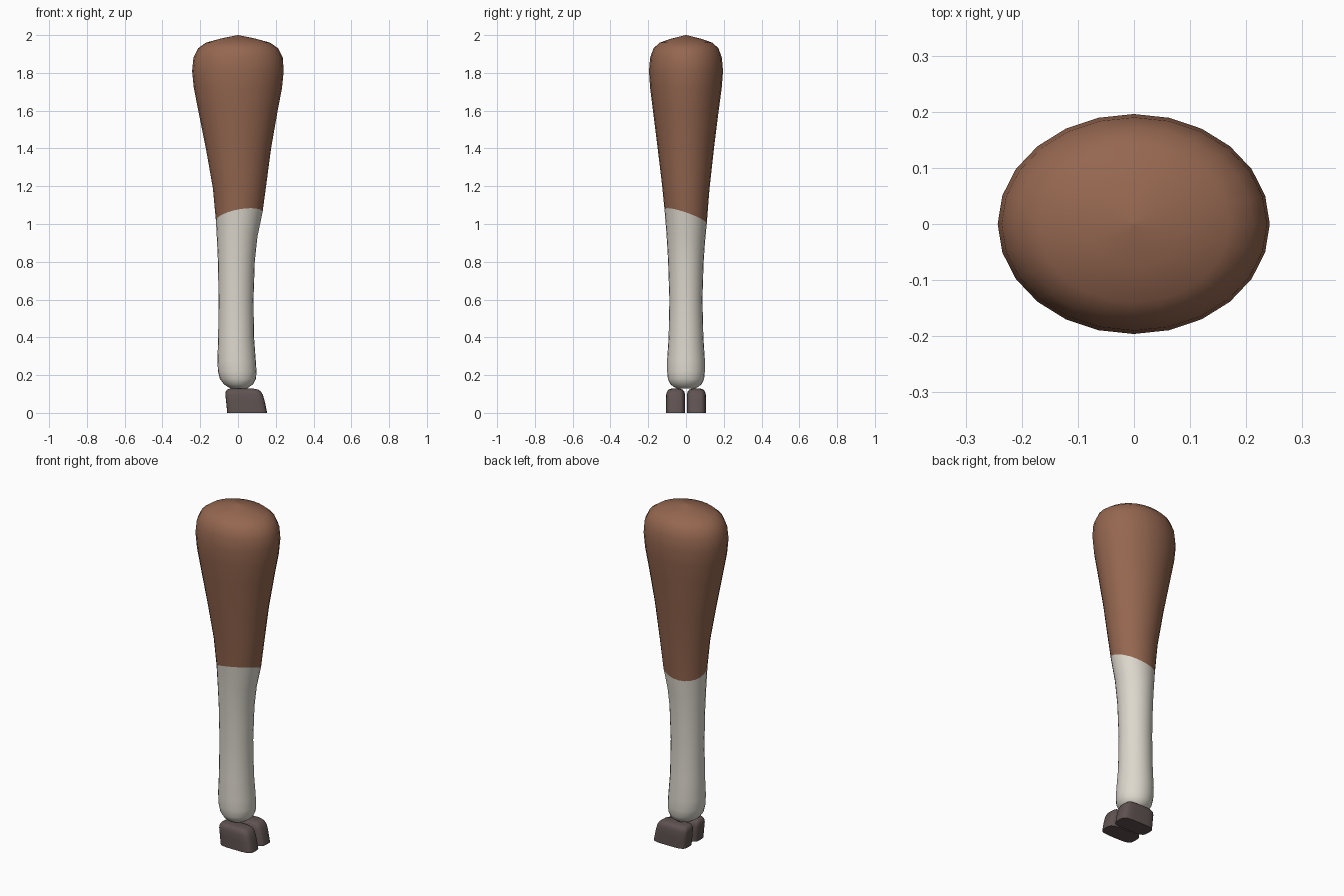
import bpy, bmesh, math

def material(name, rgb):
    m = bpy.data.materials.new(name)
    m.diffuse_color = (*rgb, 1)
    return m

BROWN = material("brown coat", (0.30, 0.135, 0.08))
WHITE = material("off white sock", (0.72, 0.685, 0.61))
DARK = material("dark hoof", (0.115, 0.086, 0.082))

def loft(name, rings, sides, mats, power=2.0, tilt=None, pick=None):
    """Skin rings (z, xmin, xmax, ymin, ymax), bottom to top, with closed ends."""
    bm = bmesh.new()
    loops = []
    for z, x0, x1, y0, y1 in rings:
        loop = []
        for i in range(sides):
            a = 2 * math.pi * i / sides
            c, s = math.cos(a), math.sin(a)
            px = math.copysign(abs(c) ** (2 / power), c)
            py = math.copysign(abs(s) ** (2 / power), s)
            dz = tilt(z, c, s) if tilt else 0
            loop.append(bm.verts.new(((x0 + x1) / 2 + px * (x1 - x0) / 2,
                                      (y0 + y1) / 2 + py * (y1 - y0) / 2, z + dz)))
        loops.append(loop)
    for k in range(len(loops) - 1):
        a, b = loops[k], loops[k + 1]
        for i in range(sides):
            j = (i + 1) % sides
            f = bm.faces.new((a[i], a[j], b[j], b[i]))
            if pick:
                f.material_index = pick(rings[k][0])
    bm.faces.new(loops[0][::-1])
    top = bm.faces.new(loops[-1])
    if pick:
        top.material_index = pick(rings[-1][0])
    for f in bm.faces:
        f.smooth = True
    me = bpy.data.meshes.new(name)
    bm.to_mesh(me)
    bm.free()
    for m in mats:
        me.materials.append(m)
    me.set_sharp_from_angle(angle=math.radians(50))
    ob = bpy.data.objects.new(name, me)
    bpy.context.collection.objects.link(ob)
    return ob

# leg: white sock below the slanted seam, brown coat above
SEAM = 1.04
leg = [
    (0.130, -0.04, 0.05, -0.05, 0.05), (0.138, -0.055, 0.06, -0.065, 0.065),
    (0.152, -0.075, 0.08, -0.083, 0.083), (0.18, -0.096, 0.095, -0.096, 0.096),
    (0.22, -0.106, 0.098, -0.1, 0.1), (0.28, -0.109, 0.094, -0.1, 0.1),
    (0.40, -0.105, 0.085, -0.092, 0.092), (0.60, -0.103, 0.082, -0.088, 0.087),
    (0.80, -0.106, 0.089, -0.095, 0.093), (0.92, -0.111, 0.103, -0.103, 0.1),
    (SEAM, -0.117, 0.13, -0.114, 0.11), (1.20, -0.133, 0.15, -0.128, 0.124),
    (1.40, -0.17, 0.175, -0.15, 0.148), (1.60, -0.21, 0.21, -0.175, 0.173),
    (1.72, -0.234, 0.233, -0.19, 0.189), (1.81, -0.243, 0.242, -0.196, 0.196),
    (1.88, -0.236, 0.237, -0.19, 0.19), (1.93, -0.212, 0.213, -0.172, 0.172),
    (1.96, -0.17, 0.17, -0.14, 0.14), (1.982, -0.09, 0.09, -0.075, 0.075),
    (2.0, -0.002, 0.002, -0.002, 0.002),
]
loft("leg", leg, 24, [WHITE, BROWN],
     tilt=lambda z, c, s: max(0, 1 - abs(z - SEAM) / 0.3) * (0.022 * c - 0.038 * s),
     pick=lambda z: 1 if z >= SEAM - 0.001 else 0)

# cloven hoof: two toes side by side, slanted toward +x
for side, name in ((-1, "front_toe"), (1, "back_toe")):
    rings = []
    for z, x0, x1, w in ((0, -0.057, 0.154, 0.051), (0.06, -0.063, 0.142, 0.051),
                         (0.095, -0.067, 0.132, 0.05), (0.112, -0.065, 0.122, 0.046),
                         (0.123, -0.058, 0.108, 0.038), (0.128, -0.045, 0.085, 0.025)):
        y = side * 0.055
        rings.append((z, x0, x1, y - w, y + w))
    loft(name, rings, 32, [DARK], power=4)
